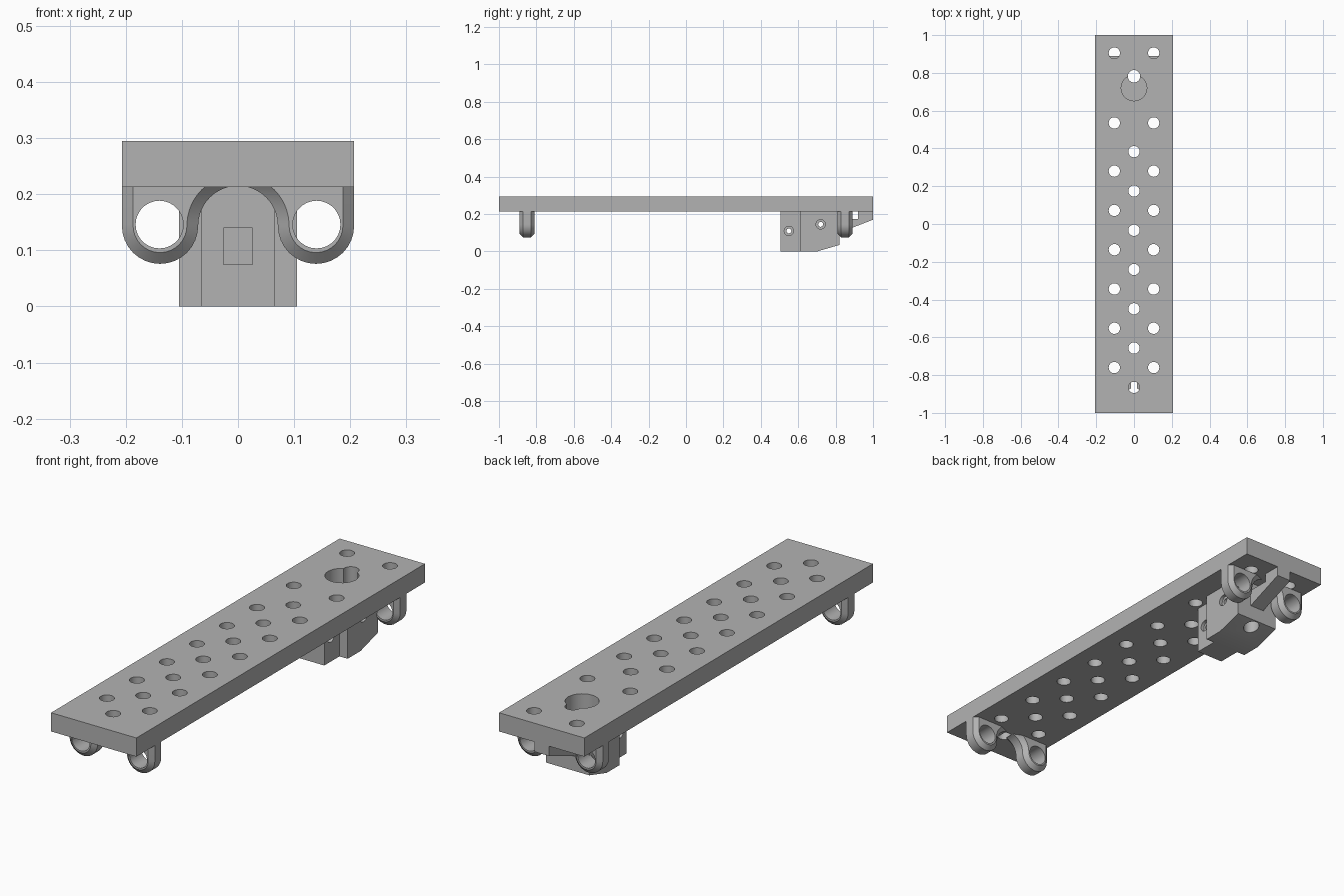
import bpy, bmesh
from math import sin, cos, pi, asin
from mathutils import Matrix, Vector

cube = bpy.data.objects.get("Cube")
if cube:
    bpy.data.objects.remove(cube, do_unlink=True)

grey = bpy.data.materials.new("plain grey")
grey.use_nodes = True
colour = (0.45, 0.45, 0.45, 1)
grey.diffuse_color = colour
grey.node_tree.nodes["Principled BSDF"].inputs["Base Color"].default_value = colour

UNDER, TOP, HALF = 0.213, 0.295, 0.207


def finish(name, bm):
    bmesh.ops.recalc_face_normals(bm, faces=bm.faces)
    mesh = bpy.data.meshes.new(name)
    bm.to_mesh(mesh)
    bm.free()
    mesh.materials.append(grey)
    obj = bpy.data.objects.new(name, mesh)
    bpy.context.collection.objects.link(obj)
    return obj


def add_box(bm, x, y, z):
    """Box from (low, high) ranges."""
    size = [b - a for a, b in (x, y, z)]
    mid = Vector([(a + b) / 2 for a, b in (x, y, z)])
    bmesh.ops.create_cube(bm, size=1, matrix=Matrix.Translation(mid) @ Matrix.Diagonal((*size, 1)))


def add_rod(bm, centre, radius, length, axis="Z"):
    turn = {"X": Matrix.Rotation(pi / 2, 4, "Y"), "Y": Matrix.Rotation(pi / 2, 4, "X"), "Z": Matrix()}[axis]
    bmesh.ops.create_cone(bm, cap_ends=True, segments=28, radius1=radius, radius2=radius,
                          depth=length, matrix=Matrix.Translation(centre) @ turn)


def loft(bm, rings):
    """Closed skin through equal-length rings of points."""
    rings = [[bm.verts.new(p) for p in ring] for ring in rings]
    for a, b in zip(rings, rings[1:]):
        for i in range(len(a)):
            j = (i + 1) % len(a)
            bm.faces.new((a[i], a[j], b[j], b[i]))
    bm.faces.new(rings[0])
    bm.faces.new(rings[-1])


def side_prism(bm, half, outline):
    """Extrude a (y, z) outline across x."""
    loft(bm, [[(x, y, z) for y, z in outline] for x in (-half, half)])


def cut(obj, bm):
    tool = finish("cutter", bm)
    tool.hide_render = True
    mod = obj.modifiers.new("cut", "BOOLEAN")
    mod.operation, mod.solver, mod.object = "DIFFERENCE", "EXACT", tool
    bpy.context.view_layer.objects.active = obj
    bpy.ops.object.modifier_apply(modifier=mod.name)
    bpy.data.objects.remove(tool, do_unlink=True)


def shade(obj):
    bpy.ops.object.select_all(action="DESELECT")
    obj.select_set(True)
    bpy.context.view_layer.objects.active = obj
    bpy.ops.object.shade_smooth_by_angle(angle=0.6)


# Perforated plate with staggered rows and a keyhole
bm = bmesh.new()
add_box(bm, (-HALF, HALF), (-1, 1), (UNDER, TOP))
plate = finish("plate", bm)
mid_z = (UNDER + TOP) / 2
holes = bmesh.new()
for y in [0.905, 0.535] + [0.28 - 0.208 * i for i in range(6)]:
    for x in (-0.104, 0.104):
        add_rod(holes, (x, y, mid_z), 0.03, 0.2)
for i in range(7):
    add_rod(holes, (0, 0.383 - 0.208 * i, mid_z), 0.03, 0.2)
add_rod(holes, (0, 0.72, mid_z), 0.068, 0.2)
cut(plate, holes)
key = bmesh.new()
add_rod(key, (0, 0.782, mid_z), 0.033, 0.2)
cut(plate, key)
shade(plate)

# Chamfered double-loop clips at both ends
LOOP_X, LOOP_Z, LOOP_R = 0.139, 0.144, 0.068
ARCH_R = LOOP_X - LOOP_R


def lobe(side, y, inset):
    arch, ring = ARCH_R + inset, LOOP_R - inset
    start = asin((UNDER - LOOP_Z) / arch)
    pts = [(arch * cos(start * (1 - i / 10)), LOOP_Z + arch * sin(start * (1 - i / 10))) for i in range(10)]
    pts += [(LOOP_X - ring * cos(pi * i / 16), LOOP_Z - ring * sin(pi * i / 16)) for i in range(17)]
    pts.append((LOOP_X + ring, UNDER))
    return [(side * x, y, z) for x, z in pts]


for name, y in (("front", -0.85), ("back", 0.85)):
    for side, word in ((1, "left"), (-1, "right")):
        bm = bmesh.new()
        loft(bm, [lobe(side, y + dy, d) for dy, d in ((-0.04, 0.02), (-0.022, 0), (0.022, 0), (0.04, 0.02))])
        clip = finish(f"{name}_{word}_clip", bm)
        bore = bmesh.new()
        add_rod(bore, (side * 0.14, y, 0.146), 0.0425, 0.2, "Y")
        cut(clip, bore)
        shade(clip)

# Mounting block: wide rear body with a sloped underside, and a narrow nose
bm = bmesh.new()
side_prism(bm, 0.105, [(0.61, 0), (0.7, 0), (0.82, 0.035), (0.82, UNDER), (0.61, UNDER)])
body = finish("block_body", bm)
bm = bmesh.new()
add_box(bm, (-0.065, 0.065), (0.505, 0.61), (0, UNDER))
nose = finish("block_nose", bm)

# Square pocket, counterbored cross holes and vertical bolt hole
for part, y, z, half in ((body, 0.72, 0.145, 0.105), (nose, 0.55, 0.11, 0.065)):
    pin = bmesh.new()
    add_rod(pin, (0, y, z), 0.013, 0.4, "X")
    cut(part, pin)
    sink = bmesh.new()
    for side in (-1, 1):
        add_rod(sink, (side * half, y, z), 0.025, 0.03, "X")
    cut(part, sink)
    pocket = bmesh.new()
    add_box(pocket, (-0.026, 0.026), (0.4, 0.66), (0.075, 0.14))
    cut(part, pocket)
bolt = bmesh.new()
add_rod(bolt, (0, 0.782, 0.1), 0.033, 0.4)
cut(body, bolt)
shade(body)
shade(nose)

# Hooked tongue reaching from the block to the rear edge
bm = bmesh.new()
side_prism(bm, 0.035, [(0.82, 0.1), (1, 0.17), (1, UNDER), (0.92, UNDER), (0.92, 0.175), (0.82, 0.175)])
finish("rear_tongue", bm)
